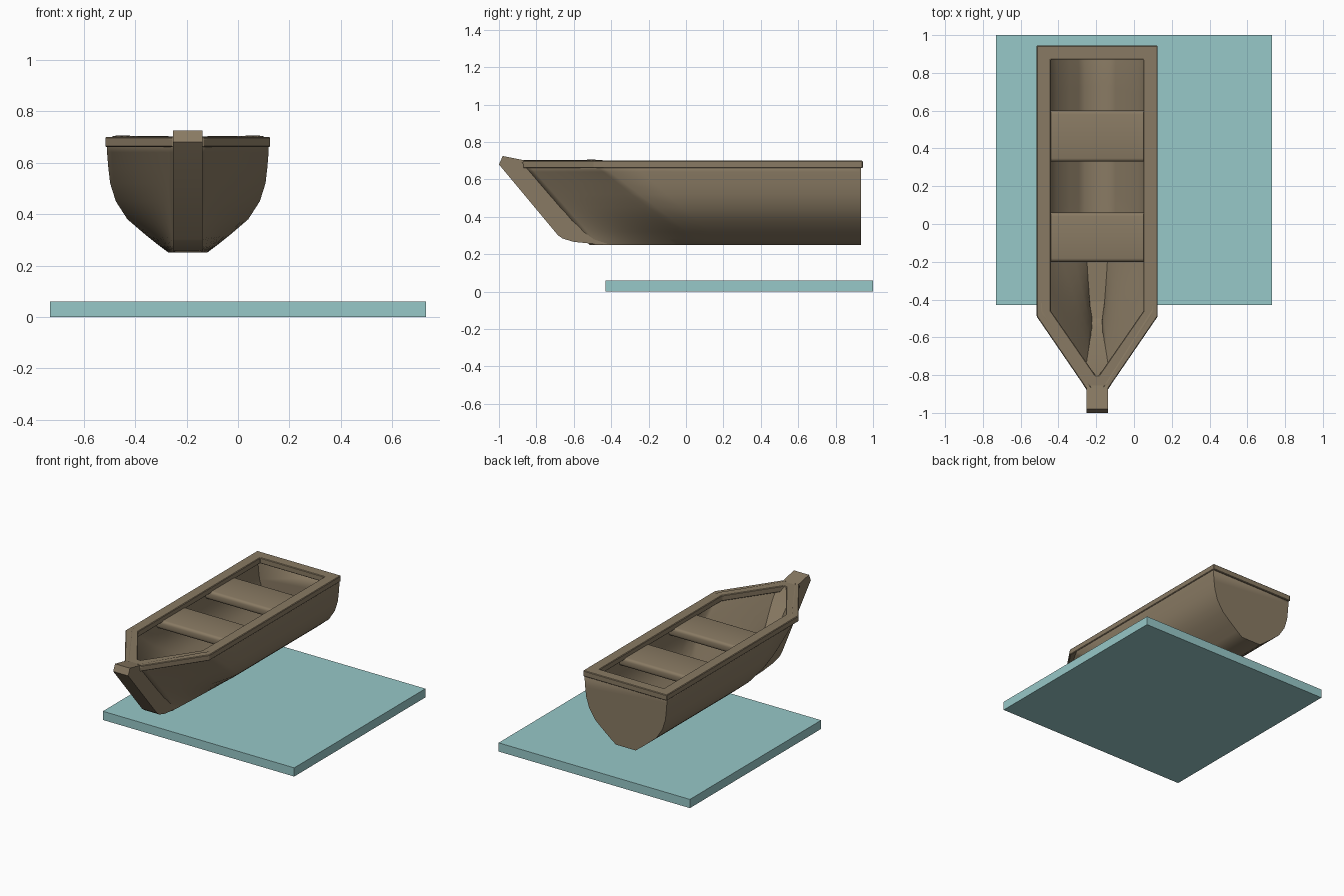
import bpy, bmesh, math

if "Cube" in bpy.data.objects:
    bpy.data.objects.remove(bpy.data.objects["Cube"])

CX = -0.195  # boat centreline


def material(name, col):
    m = bpy.data.materials.new(name)
    m.diffuse_color = (*col, 1)
    m.use_nodes = True
    m.node_tree.nodes["Principled BSDF"].inputs["Base Color"].default_value = m.diffuse_color
    return m


WOOD = material("weathered wood", (0.25, 0.195, 0.125))
WATER = material("pale teal water", (0.31, 0.58, 0.58))


def finish(bm, name, mat, angle=None):
    bmesh.ops.recalc_face_normals(bm, faces=bm.faces)
    me = bpy.data.meshes.new(name)
    bm.to_mesh(me)
    bm.free()
    me.materials.append(mat)
    ob = bpy.data.objects.new(name, me)
    bpy.context.collection.objects.link(ob)
    if angle:
        bpy.ops.object.select_all(action='DESELECT')
        ob.select_set(True)
        bpy.context.view_layer.objects.active = ob
        bpy.ops.object.shade_smooth_by_angle(angle=math.radians(angle))
    return ob


def box(name, x0, x1, y0, y1, z0, z1, mat, bevel=0):
    bm = bmesh.new()
    bmesh.ops.create_cube(bm, size=1)
    for v in bm.verts:
        v.co.x = (x0 + x1) / 2 + v.co.x * (x1 - x0)
        v.co.y = (y0 + y1) / 2 + v.co.y * (y1 - y0)
        v.co.z = (z0 + z1) / 2 + v.co.z * (z1 - z0)
    if bevel:  # round the long edges only
        es = [e for e in bm.edges if abs(e.verts[0].co.x - e.verts[1].co.x) > 0.1]
        bmesh.ops.bevel(bm, geom=es, offset=bevel, segments=3, profile=0.5, affect='EDGES')
    return finish(bm, name, mat, 50 if bevel else None)


# water slab
box("water_slab", -0.73, 0.73, -0.43, 1.0, 0, 0.06, WATER)

# hull: (height, half width) of the stern section, top to bottom
SECTION = [(0.69, 0.315), (0.64, 0.314), (0.58, 0.309), (0.52, 0.302), (0.45, 0.28),
           (0.38, 0.235), (0.32, 0.165), (0.28, 0.115), (0.25, 0.075)]


def hull_point(z, w, i, aft=8, fwd=12):
    k = (0.69 - z) / 0.44
    start = -0.47 + 0.57 * k            # where the bow taper begins
    end = -0.88 + (0.68 - z) * 0.846    # raked stem line
    if i <= aft:
        return w, 0.935 + (start - 0.935) * i / aft
    s = (i - aft) / fwd
    return w + (0.05 - w) * s ** (1 + 0.4 * k), start + (end - start) * s


bm = bmesh.new()
rows = []
for i in range(21):
    half = [(*hull_point(z, w, i), z) for z, w in SECTION]
    ring = [(CX - w, y, z) for w, y, z in half] + [(CX + w, y, z) for w, y, z in reversed(half)]
    rows.append([bm.verts.new(p) for p in ring])
for a, b in zip(rows, rows[1:]):
    for j in range(len(a) - 1):
        bm.faces.new((a[j], a[j + 1], b[j + 1], b[j]))
bm.faces.new(rows[0])  # transom
hull = finish(bm, "hull", WOOD, 38)
sol = hull.modifiers.new("planking", 'SOLIDIFY')
sol.thickness = 0.03
sol.offset = -1

# gunwale: mitred rail around the top
outer = [(0.32, 0.945), (0.32, -0.49), (0.06, -0.87)]
inner = [(0.245, 0.87), (0.245, -0.46), (0.01, -0.80)]


def mirrored(half):
    return half + [(-x, y) for x, y in reversed(half)]


bm = bmesh.new()
loops = []
for pts, z in ((outer, 0.66), (outer, 0.70), (inner, 0.70), (inner, 0.66)):
    loops.append([bm.verts.new((CX + x, y, z)) for x, y in mirrored(pts)])
for k in range(4):
    a, b = loops[k], loops[(k + 1) % 4]
    for j in range(6):
        n = (j + 1) % 6
        bm.faces.new((a[j], a[n], b[n], b[j]))
rail = finish(bm, "gunwale_rail", WOOD)
bev = rail.modifiers.new("worn edges", 'BEVEL')
bev.width = 0.004

# stem post: side profile extruded across the bow
profile = [(-0.80, 0.69), (-0.87, 0.703), (-0.98, 0.725), (-1.0, 0.68), (-0.685, 0.302),
           (-0.66, 0.284), (-0.60, 0.266), (-0.50, 0.256), (-0.38, 0.25),
           (-0.38, 0.27), (-0.50, 0.29), (-0.55, 0.33)]
bm = bmesh.new()
left = [bm.verts.new((CX - 0.057, y, z)) for y, z in profile]
right = [bm.verts.new((CX + 0.057, y, z)) for y, z in profile]
bm.faces.new(left)
bm.faces.new(right)
for j in range(len(profile)):
    n = (j + 1) % len(profile)
    bm.faces.new((left[j], left[n], right[n], right[j]))
finish(bm, "stem_post", WOOD, 25)

# two bench seats
for name, y0, y1 in (("front_seat", -0.20, 0.06), ("rear_seat", 0.33, 0.60)):
    box(name, CX - 0.285, CX + 0.285, y0, y1, 0.61, 0.67, WOOD, 0.018)
